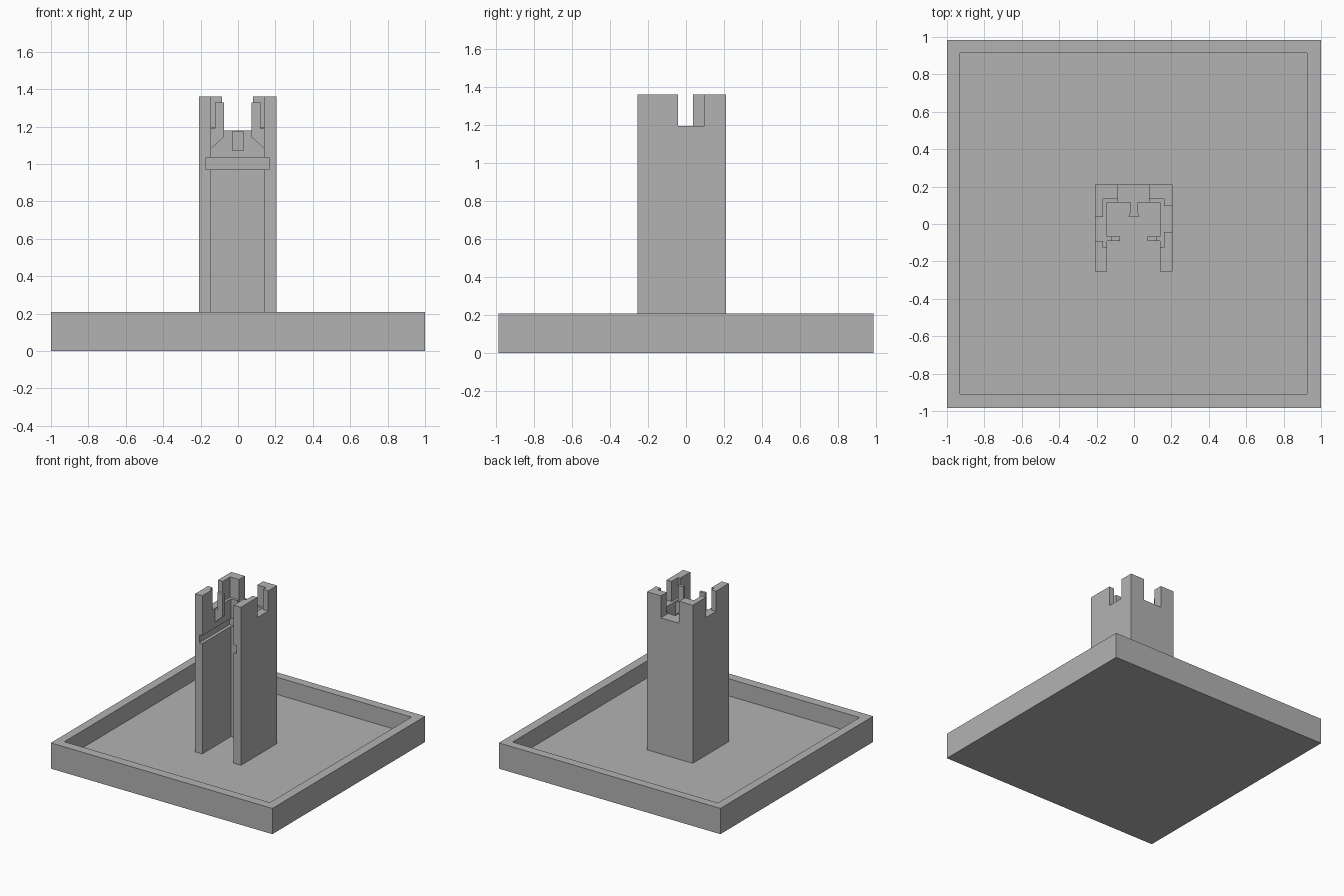
import bpy, bmesh
from mathutils import Vector

cube = bpy.data.objects.get("Cube")
if cube:
    bpy.data.objects.remove(cube, do_unlink=True)

grey = bpy.data.materials.new("stone_grey")
grey.use_nodes = True
colour = (0.45, 0.45, 0.45, 1)
grey.diffuse_color = colour
grey.node_tree.nodes["Principled BSDF"].inputs["Base Color"].default_value = colour


def prism(name, outline, axis, low, high):
    """Extrude a 2D outline along axis 1 (y, outline in xz) or 2 (z, outline in xy)."""
    def place(p, d):
        return Vector((p[0], d, p[1])) if axis == 1 else Vector((p[0], p[1], d))
    bm = bmesh.new()
    base = bm.faces.new([bm.verts.new(place(p, low)) for p in outline])
    ext = bmesh.ops.extrude_face_region(bm, geom=[base], use_keep_orig=True)
    verts = [v for v in ext["geom"] if isinstance(v, bmesh.types.BMVert)]
    bmesh.ops.translate(bm, verts=verts, vec=place((0, 0), high - low))
    bmesh.ops.recalc_face_normals(bm, faces=bm.faces)
    mesh = bpy.data.meshes.new(name)
    bm.to_mesh(mesh)
    bm.free()
    mesh.materials.append(grey)
    obj = bpy.data.objects.new(name, mesh)
    bpy.context.collection.objects.link(obj)
    return obj


def box(name, x, y, z):
    return prism(name, [(x[0], y[0]), (x[1], y[0]), (x[1], y[1]), (x[0], y[1])], 2, *z)


def cut(target, x, y, z):
    cutter = box("cutter", x, y, z)
    cutter.hide_render = True
    mod = target.modifiers.new("cut", 'BOOLEAN')
    mod.operation, mod.solver, mod.object = 'DIFFERENCE', 'EXACT', cutter
    bpy.context.view_layer.objects.active = target
    bpy.ops.object.modifier_apply(modifier=mod.name)
    bpy.data.objects.remove(cutter, do_unlink=True)


# Shallow tray
FLOOR, TOP, LEDGE = 0.07, 1.36, 1.195
tray = box("base_tray", (-1, 1), (-0.985, 0.985), (0, 0.21))
cut(tray, (-0.93, 0.925), (-0.91, 0.915), (FLOOR, 0.5))

# Hollow tower, open at the front
tower = box("tower", (-0.208, 0.205), (-0.255, 0.21), (FLOOR - 0.01, TOP))
cut(tower, (-0.144, 0.14), (-0.5, 0.115), (0, 2))            # room
cut(tower, (-0.165, 0.16), (-0.125, 0.135), (LEDGE, 2))      # thin parapet
cut(tower, (-0.17, 0.165), (-0.5, 0.135), (0.97, 1.035))     # floor slot
cut(tower, (-0.085, 0.08), (0.1, 0.5), (1.18, 2))            # back crenel
cut(tower, (-0.5, -0.15), (-0.09, 0.038), (LEDGE, 2))        # right crenel
cut(tower, (0.15, 0.5), (-0.042, 0.097), (LEDGE, 2))         # left crenel

# Upright tabs with sloped undersides, one on each inner wall
for name, side, shift in (("tab_right", -1, -0.002), ("tab_left", 1, -0.002)):
    outline = [(0.145, 1.08), (0.145, 1.19), (0.122, 1.19),
               (0.122, 1.33), (0.073, 1.33), (0.073, 1.145)]
    prism(name, [(side * x + shift, z) for x, z in outline], 1, -0.09, -0.066)

# Flared peg on the back wall
half = [(0.018, 0.118), (0.018, 0.065), (0.03, 0.04)]
prism("back_peg", half + [(-x, y) for x, y in reversed(half)], 2, 1.07, 1.178)
